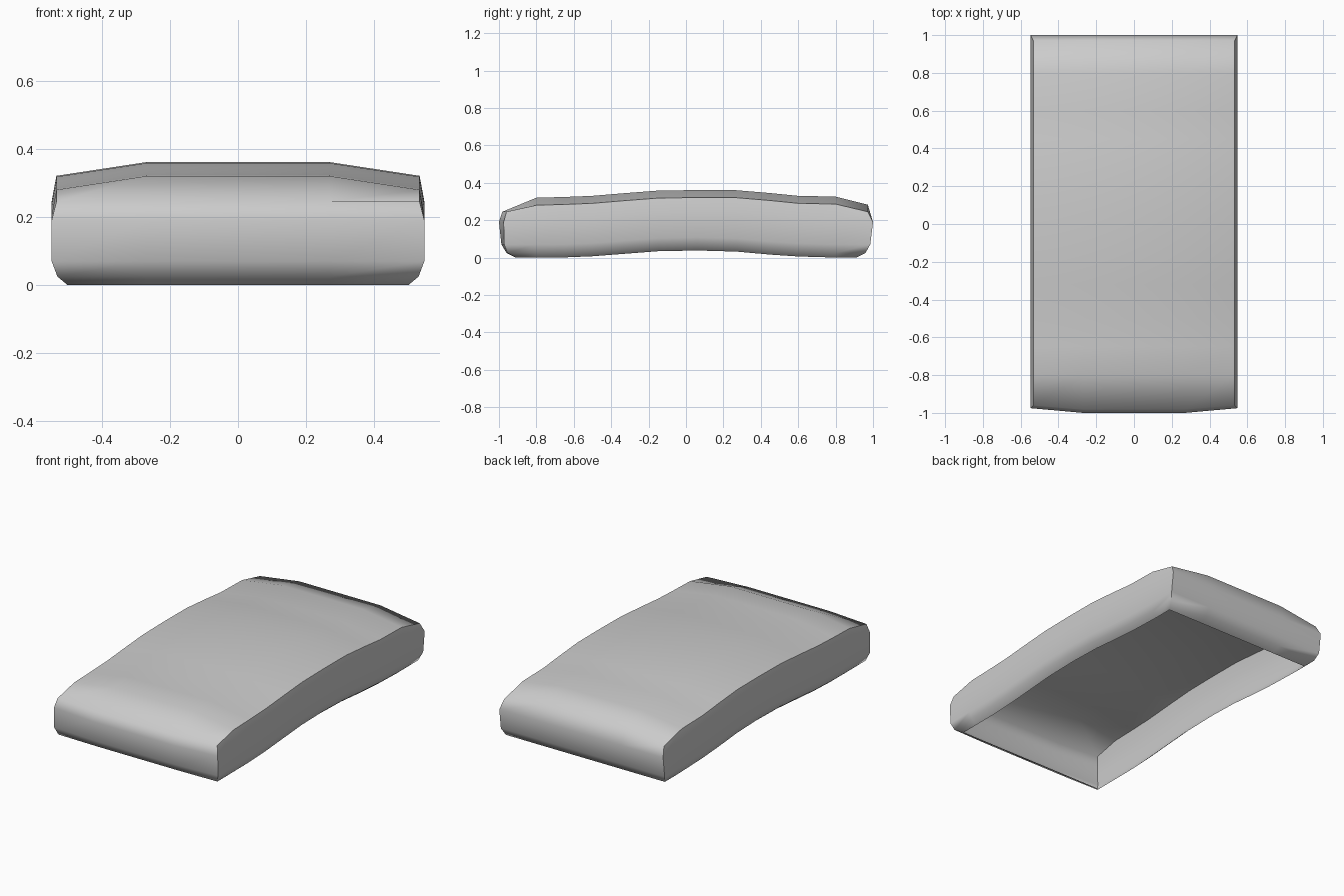
import bpy, bmesh, math

if "Cube" in bpy.data.objects:
    bpy.data.objects.remove(bpy.data.objects["Cube"])

# Lengthwise stations: (y, bottom rim z, top edge z)
STATIONS = [(-0.80, 0.0, 0.28), (-0.65, 0.001, 0.284), (-0.50, 0.007, 0.29), (-0.32, 0.021, 0.305),
            (-0.15, 0.034, 0.318), (0.06, 0.038, 0.321), (0.27, 0.032, 0.32), (0.45, 0.016, 0.305),
            (0.60, 0.006, 0.29), (0.80, 0.0, 0.286)]
# Wall levels from rim to top edge:
# (half width, front y, back y, end z, front bulge, height above rim or below top edge)
LEVELS = [(0.50, -0.91, 0.91, 0.0, 0.0, 0.0),
          (0.53, -0.955, 0.96, 0.025, 0.005, 0.025),
          (0.547, -0.972, 0.985, 0.07, 0.015, 0.07),
          (0.547, -0.975, 1.0, 0.19, 0.025, -0.075),
          (0.533, -0.96, 0.972, 0.245, 0.022, 0.0)]
TOP = len(LEVELS) - 1
NX, NY = 4, len(STATIONS) + 2


def point(k, i, j):
    half, front, back, end_z, bulge, dz = LEVELS[k]
    inner = i in (1, 2)
    x = (-half, -0.27, 0.27, half)[i]
    if j == 0:
        return (x, front - (bulge if inner else 0), end_z)
    if j == NY - 1:
        crown = 0.038 if inner and k == TOP else 0
        return (x, back, end_z + crown)
    y, low, high = STATIONS[j - 1]
    z = low + dz if k < 3 else high + dz
    return (x, y, z + (0.04 if inner else 0))


bm = bmesh.new()
cache = {}


def vert(k, i, j):
    key = (k, i, j)
    if key not in cache:
        cache[key] = bm.verts.new(point(*key))
    return cache[key]


# Outer walls, one ring per level, open underneath
ring = ([(i, 0) for i in range(NX)] + [(NX - 1, j) for j in range(1, NY)]
        + [(i, NY - 1) for i in range(NX - 2, -1, -1)] + [(0, j) for j in range(NY - 2, 0, -1)])
for k in range(TOP):
    for a, b in zip(ring, ring[1:] + ring[:1]):
        bm.faces.new((vert(k, *a), vert(k, *b), vert(k + 1, *b), vert(k + 1, *a)))

# Crowned top
for i in range(NX - 1):
    for j in range(NY - 1):
        bm.faces.new((vert(TOP, i, j), vert(TOP, i + 1, j),
                      vert(TOP, i + 1, j + 1), vert(TOP, i, j + 1)))

mesh = bpy.data.meshes.new("curved_shell")
bm.to_mesh(mesh)
bm.free()
shell = bpy.data.objects.new("curved_shell", mesh)
bpy.context.collection.objects.link(shell)
bpy.context.view_layer.objects.active = shell
shell.select_set(True)
bpy.ops.object.shade_smooth_by_angle(angle=math.radians(62))
